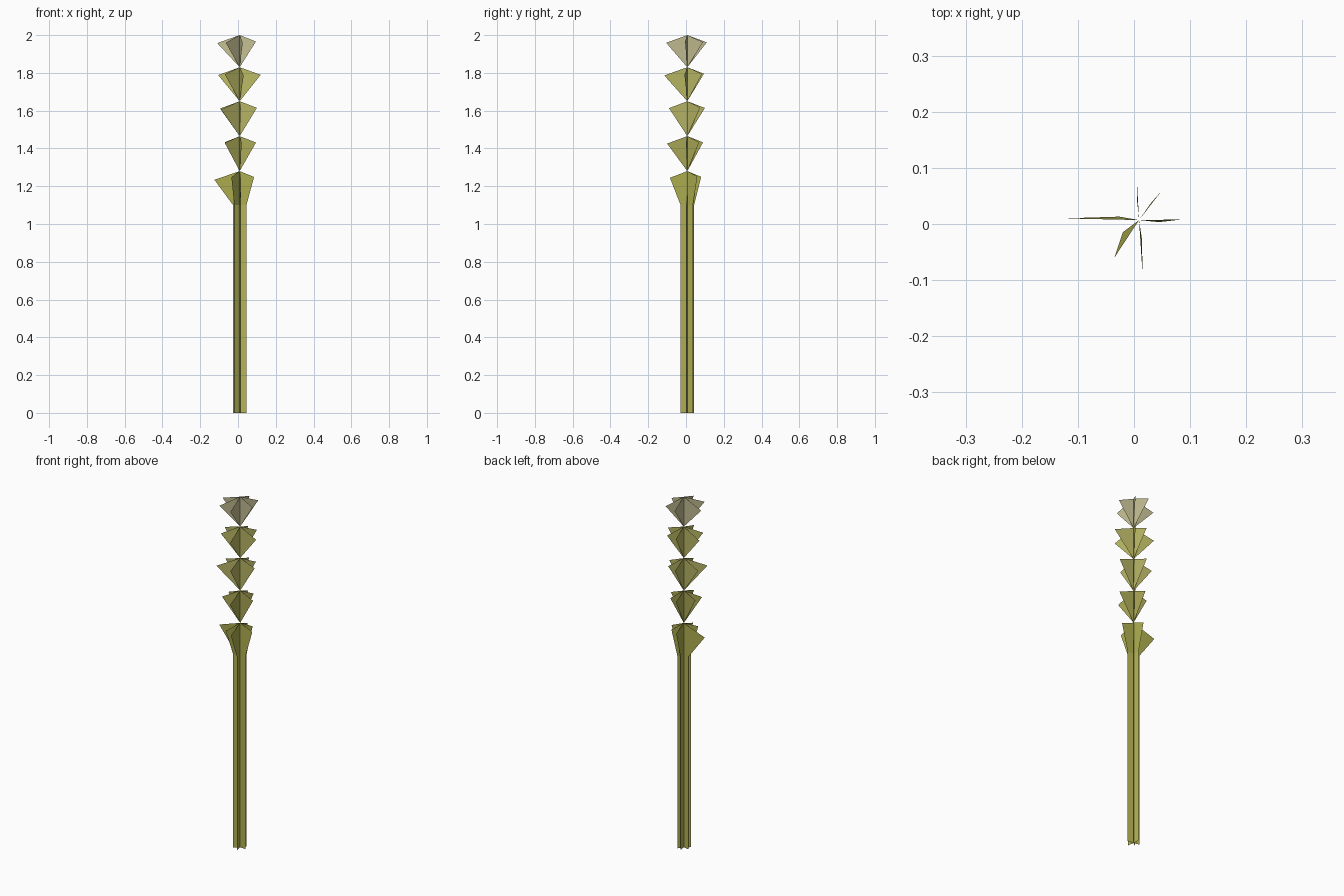
import bpy

if "Cube" in bpy.data.objects:
    bpy.data.objects.remove(bpy.data.objects["Cube"])

AXIS = (0.009, 0.007)          # all the thin blades meet on this upright line
LEVELS = [1.10, 1.28, 1.465, 1.65, 1.83, 2.0]
STEM_R = 0.036

# outer tip (x, y) of the six blades, one row per tier of grain
TIPS = [
    [(.005, .080), (.050, .060), (.085, .008), (.015, -.085), (-.035, -.060), (-.125, .010)],
    [(.000, .090), (.050, .070), (.095, .000), (.020, -.100), (-.070, -.045), (-.070, .015)],
    [(.000, .100), (.060, .075), (.100, .008), (.015, -.090), (-.090, -.065), (-.095, .025)],
    [(-.003, .095), (.060, .085), (.120, -.008), (.030, -.115), (-.070, -.055), (-.105, .030)],
    [(-.005, .110), (.065, .090), (.095, -.005), (.025, -.105), (-.065, -.075), (-.110, .020)],
]
# stem edge directions
STEM_DIRS = [(-.10, .99), (.57, .82), (.99, -.10), (.15, -.99), (-.80, -.60), (-.98, .17)]
STEM = [(AXIS[0] + STEM_R * x, AXIS[1] + STEM_R * y) for x, y in STEM_DIRS]


def material(name, rgb):
    mat = bpy.data.materials.new(name)
    mat.diffuse_color = (*rgb, 1)
    mat.use_nodes = True
    mat.node_tree.nodes["Principled BSDF"].inputs["Base Color"].default_value = mat.diffuse_color
    return mat


def blades(name, outlines, mat):
    """One flat face per outline of 3D points."""
    verts, faces = [], []
    for pts in outlines:
        faces.append(range(len(verts), len(verts) + len(pts)))
        verts += pts
    mesh = bpy.data.meshes.new(name)
    mesh.from_pydata(verts, [], [list(f) for f in faces])
    mesh.materials.append(mat)
    obj = bpy.data.objects.new(name, mesh)
    bpy.context.collection.objects.link(obj)


# stem: six narrow upright strips
olive = material("olive", (0.46, 0.45, 0.09))
z0 = LEVELS[0]
blades("stem", [[(*AXIS, 0), (*s, 0), (*s, z0), (*AXIS, z0)] for s in STEM], olive)

# grain tiers: flaring blades, paler towards the tip
COLOURS = [(.42, .42, .08), (.40, .39, .09), (.47, .46, .13), (.50, .49, .13), (.55, .52, .29)]
for i, tips in enumerate(TIPS):
    low, high = LEVELS[i], LEVELS[i + 1]
    outlines = []
    for s, (x, y) in zip(STEM, tips):
        radius = ((x - AXIS[0]) ** 2 + (y - AXIS[1]) ** 2) ** 0.5
        pts = [(*AXIS, low), (x, y, high - 0.012 - 0.26 * max(radius - 0.06, 0) - 0.015),
               (*AXIS, high)]
        if i == 0:
            pts.insert(1, (*s, low))   # lowest tier grows from the full stem width
        outlines.append(pts)
    blades(f"grain_tier_{i + 1}", outlines, material(f"grain_{i + 1}", COLOURS[i]))
